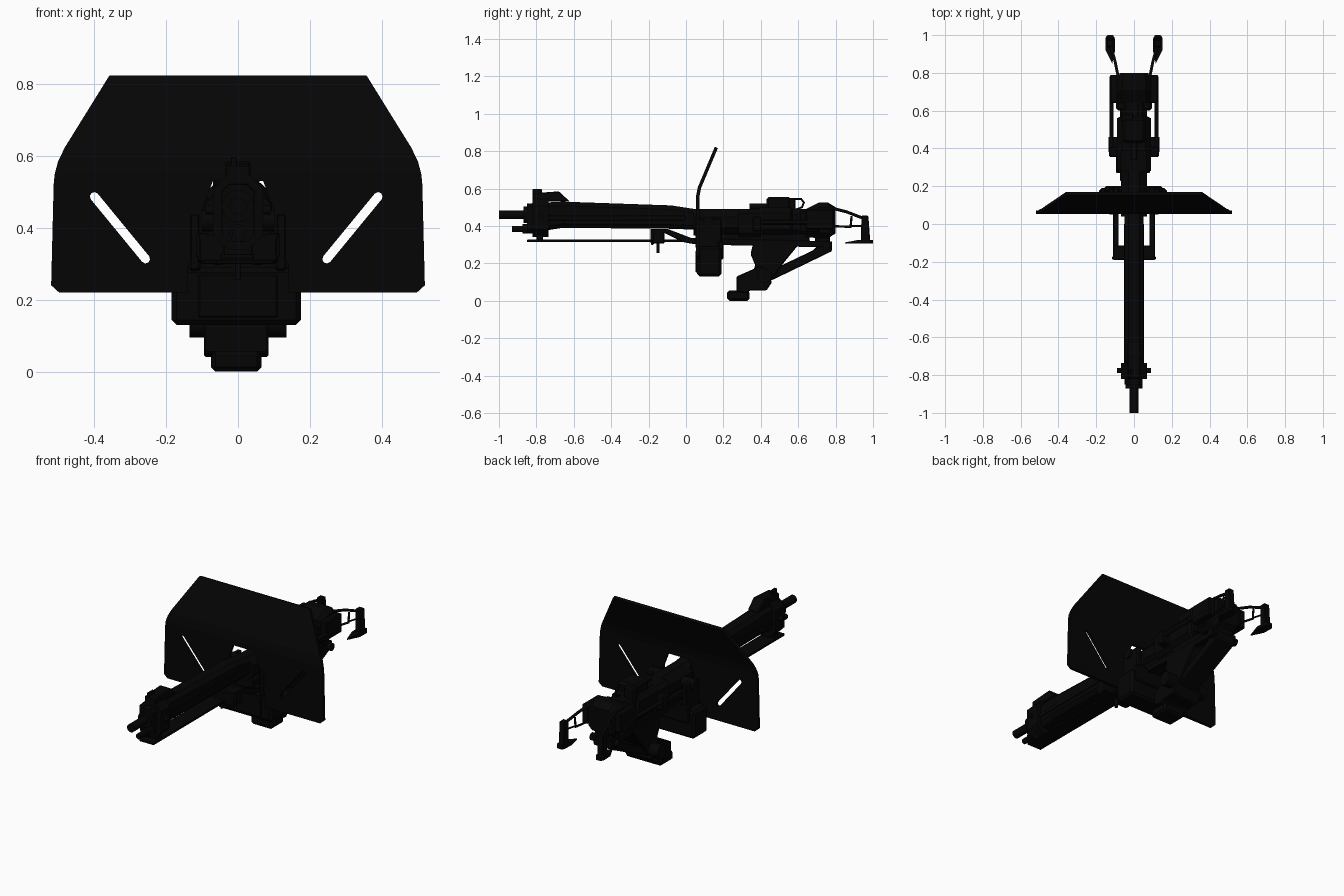
import bpy, bmesh, math
from mathutils import Vector

black = bpy.data.materials.new("gunmetal black")
black.diffuse_color = (0.0015, 0.0015, 0.0015, 1)


def finish(name, bm, bevel=0.0, smooth=False):
    bmesh.ops.recalc_face_normals(bm, faces=bm.faces)
    me = bpy.data.meshes.new(name)
    bm.to_mesh(me)
    bm.free()
    ob = bpy.data.objects.new(name, me)
    bpy.context.collection.objects.link(ob)
    me.materials.append(black)
    if smooth:
        for p in me.polygons:
            p.use_smooth = len(p.vertices) == 4
    if bevel:
        m = ob.modifiers.new("bevel", "BEVEL")
        m.width, m.segments = bevel, 1
    return ob


def box(name, x0, x1, y0, y1, z0, z1, bevel=0.006):
    bm = bmesh.new()
    bmesh.ops.create_cube(bm, size=1)
    for v in bm.verts:
        v.co = ((x0 + x1) / 2 + v.co.x * (x1 - x0),
                (y0 + y1) / 2 + v.co.y * (y1 - y0),
                (z0 + z1) / 2 + v.co.z * (z1 - z0))
    return finish(name, bm, bevel)


def rod(name, a, b, r, n=16):
    a, b = Vector(a), Vector(b)
    bm = bmesh.new()
    bmesh.ops.create_cone(bm, cap_ends=True, segments=n, radius1=r,
                          radius2=r, depth=(b - a).length)
    rot = (b - a).to_track_quat("Z", "Y")
    for v in bm.verts:
        v.co = rot @ v.co + (a + b) / 2
    return finish(name, bm, smooth=True)


def plate(name, pts, x0, x1, bevel=0.005):
    """Side profile of (y, z) points, pushed out along x."""
    bm = bmesh.new()
    f = bm.faces.new([bm.verts.new((x0, y, z)) for y, z in pts])
    ext = bmesh.ops.extrude_face_region(bm, geom=[f])
    for v in ext["geom"]:
        if isinstance(v, bmesh.types.BMVert):
            v.co.x = x1
    return finish(name, bm, bevel)


def loft(name, sections, chamfer=0.3):
    """Eight-sided body along y; each section is (y, half width, low z, high z)."""
    bm = bmesh.new()
    rings = []
    for y, w, z0, z1 in sections:
        c = chamfer * min(2 * w, z1 - z0)
        ring = [(-w + c, z0), (w - c, z0), (w, z0 + c), (w, z1 - c),
                (w - c, z1), (-w + c, z1), (-w, z1 - c), (-w, z0 + c)]
        rings.append([bm.verts.new((x, y, z)) for x, z in ring])
    for a, b in zip(rings, rings[1:]):
        for i in range(8):
            bm.faces.new((a[i], a[(i + 1) % 8], b[(i + 1) % 8], b[i]))
    bm.faces.new(rings[0])
    bm.faces.new(rings[-1])
    return finish(name, bm)


def pipe(name, pts, r):
    for i, (a, b) in enumerate(zip(pts, pts[1:])):
        d = (Vector(b) - Vector(a)).normalized() * r * 0.5
        rod(f"{name}_{i + 1}", Vector(a) - d, Vector(b) + d, r, n=10)


# Shield: flat outline with a gun opening and two slots, leaning back at the top
half = [(0.358, 0.82), (0.482, 0.62), (0.5, 0.585), (0.51, 0.55), (0.513, 0.52), (0.52, 0.24),
        (0.498, 0.22), (0.14, 0.22), (0.14, 0.30), (0.10, 0.34), (0.10, 0.45), (0.07, 0.53)]
loops = [half + [(-x, z) for x, z in reversed(half)]]
for s in (-1, 1):
    a, b = Vector((0.395, 0.487)), Vector((0.252, 0.313))
    t = math.atan2(a.y - b.y, a.x - b.x)
    slot = []
    for c, start in ((a, -math.pi / 2), (b, math.pi / 2)):
        for k in range(5):
            q = t + start + k * math.pi / 4
            slot.append((s * (c.x + 0.0125 * math.cos(q)) - 0.005, c.y + 0.0125 * math.sin(q)))
    loops.append(slot)
bm = bmesh.new()
edges = []
for loop in loops:
    vs = [bm.verts.new((x, 0, z)) for x, z in loop]
    edges += [bm.edges.new((vs[i - 1], vs[i])) for i in range(len(vs))]
bmesh.ops.triangle_fill(bm, edges=edges, use_beauty=True, normal=(0, -1, 0))
for z in (0.555, 0.58, 0.605):
    bmesh.ops.bisect_plane(bm, geom=bm.verts[:] + bm.edges[:] + bm.faces[:],
                           plane_co=(0, 0, z), plane_no=(0, 0, 1))
for v in bm.verts:
    z = v.co.z
    v.co.y = 0.062 + max(0, z - 0.555) * 0.2 + max(0, z - 0.605) * 0.22
shield = finish("shield", bm)
m = shield.modifiers.new("thickness", "SOLIDIFY")
m.thickness, m.offset = 0.018, 0

# Barrel, muzzle and recoil tube
rod("barrel", (0, -1, 0.46), (0, -0.8, 0.46), 0.024, n=24)
rod("muzzle_ring", (0, -0.87, 0.46), (0, -0.82, 0.46), 0.045, n=24)
rod("recoil_tube", (0, -0.93, 0.385), (0, -0.75, 0.385), 0.016)
rod("recoil_ring", (0, -0.875, 0.385), (0, -0.82, 0.385), 0.025)
loft("barrel_sleeve", [(-0.85, 0.045, 0.36, 0.52), (-0.66, 0.05, 0.39, 0.53),
                       (-0.08, 0.05, 0.385, 0.51), (0.05, 0.05, 0.38, 0.49)], 0.22)
loft("front_collar", [(-0.82, 0.07, 0.34, 0.55), (-0.735, 0.07, 0.34, 0.55)])
for s in (-1, 1):
    rod("collar_pin", (s * 0.05, -0.775, 0.45), (s * 0.09, -0.775, 0.45), 0.013)
    box("sleeve_rail", s * 0.04, s * 0.054, -0.74, 0.0, 0.43, 0.455, 0.003)
plate("sight_base", [(-0.82, 0.53), (-0.82, 0.575), (-0.68, 0.585), (-0.62, 0.53)], -0.035, 0.035)
box("front_sight", -0.02, -0.004, -0.82, -0.77, 0.56, 0.597, 0.002)

# Lower guide tray with its hangers
box("guide_tray", -0.05, 0.045, -0.85, 0.0, 0.314, 0.327, 0.002)
box("guide_hanger", -0.04, 0.04, -0.8, -0.765, 0.32, 0.36, 0.003)
box("guide_block", -0.11, 0.11, -0.19, -0.115, 0.305, 0.385)
rod("guide_handle", (0, -0.15, 0.31), (0, -0.15, 0.255), 0.009, n=10)

# Cradle: side arms, rear rails and the bent front frame
for s in (-1, 1):
    plate("cradle_arm", [(-0.19, 0.385), (-0.10, 0.385), (0.03, 0.335), (0.2, 0.333),
                         (0.2, 0.3), (0.03, 0.305), (-0.02, 0.315), (-0.12, 0.365),
                         (-0.19, 0.365)], s * 0.082, s * 0.11, 0.003)
    plate("cradle_rail", [(0.1, 0.335), (0.78, 0.318), (0.78, 0.285), (0.1, 0.3)], s * 0.04, s * 0.07, 0.003)
    box("cradle_side", s * 0.105, s * 0.135, 0.05, 0.19, 0.28, 0.44)
    pipe("front_frame", [(0, -0.18, 0.307), (s * 0.09, -0.18, 0.307), (s * 0.108, -0.18, 0.325),
                         (s * 0.108, -0.18, 0.38)], 0.008)
    rod("trunnion", (s * 0.06, 0.12, 0.42), (s * 0.15, 0.12, 0.42), 0.03)
box("cradle_floor", -0.065, 0.065, 0.05, 0.66, 0.3, 0.36)

# Box under the shield
box("lower_box", -0.185, 0.175, 0.06, 0.19, 0.13, 0.29, 0.014)
box("lower_box_panel", -0.11, 0.11, 0.052, 0.07, 0.15, 0.27, 0.004)
box("box_bracket", -0.155, 0.15, 0.17, 0.2, 0.22, 0.32)

# Receiver and breech
loft("receiver_front", [(0.04, 0.07, 0.35, 0.49), (0.29, 0.07, 0.35, 0.49)])
loft("receiver_mid", [(0.28, 0.09, 0.34, 0.49), (0.4, 0.09, 0.34, 0.49)], 0.15)
loft("receiver_rear", [(0.39, 0.09, 0.35, 0.5), (0.56, 0.09, 0.35, 0.5),
                       (0.57, 0.07, 0.35, 0.49), (0.66, 0.07, 0.35, 0.49)], 0.2)
box("feed_block", -0.06, 0.06, 0.43, 0.56, 0.4, 0.555, 0.012)
box("feed_cover", -0.07, 0.0, 0.54, 0.585, 0.45, 0.55, 0.008)
rod("feed_cylinder", (0, 0.34, 0.505), (0, 0.45, 0.505), 0.016)
pipe("cable", [(0.02, 0.58, 0.545), (0.02, 0.615, 0.545), (0.02, 0.63, 0.525),
               (0.02, 0.62, 0.5), (0.02, 0.58, 0.485)], 0.005)
box("breech_frame", -0.095, 0.095, 0.6, 0.72, 0.36, 0.48, 0.012)
loft("breech", [(0.64, 0.09, 0.34, 0.49), (0.71, 0.09, 0.335, 0.525),
                (0.76, 0.09, 0.335, 0.525), (0.8, 0.075, 0.36, 0.5)], 0.15)
for s in (-1, 1):
    rod("side_bar", (s * 0.12, 0.36, 0.42), (s * 0.12, 0.78, 0.42), 0.011, n=10)
    box("side_bar_mount", s * 0.08, s * 0.133, 0.355, 0.405, 0.37, 0.45)
    box("rear_bracket", s * 0.085, s * 0.128, 0.64, 0.79, 0.38, 0.49)

# Shoulder supports behind the breech
for s in (-1, 1):
    pipe("support_upper", [(s * 0.08, 0.76, 0.5), (s * 0.1, 0.86, 0.475), (s * 0.125, 0.95, 0.44)], 0.008)
    pipe("support_lower", [(s * 0.08, 0.77, 0.4), (s * 0.105, 0.88, 0.395), (s * 0.105, 0.885, 0.45)], 0.006)
    rod("support_link", (s * 0.105, 0.88, 0.4), (s * 0.125, 0.95, 0.4), 0.005, n=8)
    plate("support_post", [(0.938, 0.455), (0.975, 0.455), (0.985, 0.32), (0.935, 0.32)],
          s * 0.108, s * 0.144, 0.004)
    bm = bmesh.new()
    outline = [(0.115, 0.85), (0.15, 0.92), (0.152, 0.985), (0.14, 1.0), (0.112, 1.0), (0.102, 0.985), (0.1, 0.92)]
    lo = bm.faces.new([bm.verts.new((s * x, y, 0.305)) for x, y in outline])
    up = bmesh.ops.extrude_face_region(bm, geom=[lo])
    for v in up["geom"]:
        if isinstance(v, bmesh.types.BMVert):
            v.co.z = 0.312 if v.co.y < 0.9 else 0.325
    finish("support_pad", bm)

# Pedestal: foot, stepped knuckle, upright and rear brace
box("foot", -0.075, 0.065, 0.22, 0.34, 0.0, 0.055, 0.012)
plate("knuckle", [(0.27, 0.05), (0.33, 0.04), (0.34, 0.055), (0.43, 0.055), (0.46, 0.1),
                  (0.40, 0.19), (0.35, 0.165), (0.27, 0.13)], -0.095, 0.085)
plate("upright", [(0.34, 0.1), (0.45, 0.1), (0.52, 0.2), (0.61, 0.31), (0.36, 0.31),
                  (0.345, 0.25), (0.37, 0.19)], -0.075, 0.07)
plate("rear_brace", [(0.78, 0.31), (0.78, 0.265), (0.47, 0.115), (0.43, 0.1), (0.4, 0.14),
                     (0.46, 0.165), (0.68, 0.27), (0.72, 0.31)], -0.065, 0.06)
for s in (-1, 1):
    rod("knuckle_pin", (s * 0.06, 0.42, 0.135), (s * 0.135, 0.42, 0.135), 0.04, n=20)
rod("brace_crossbar", (-0.09, 0.75, 0.295), (0.09, 0.75, 0.295), 0.022)
box("breech_post", -0.06, 0.06, 0.69, 0.77, 0.29, 0.36)
